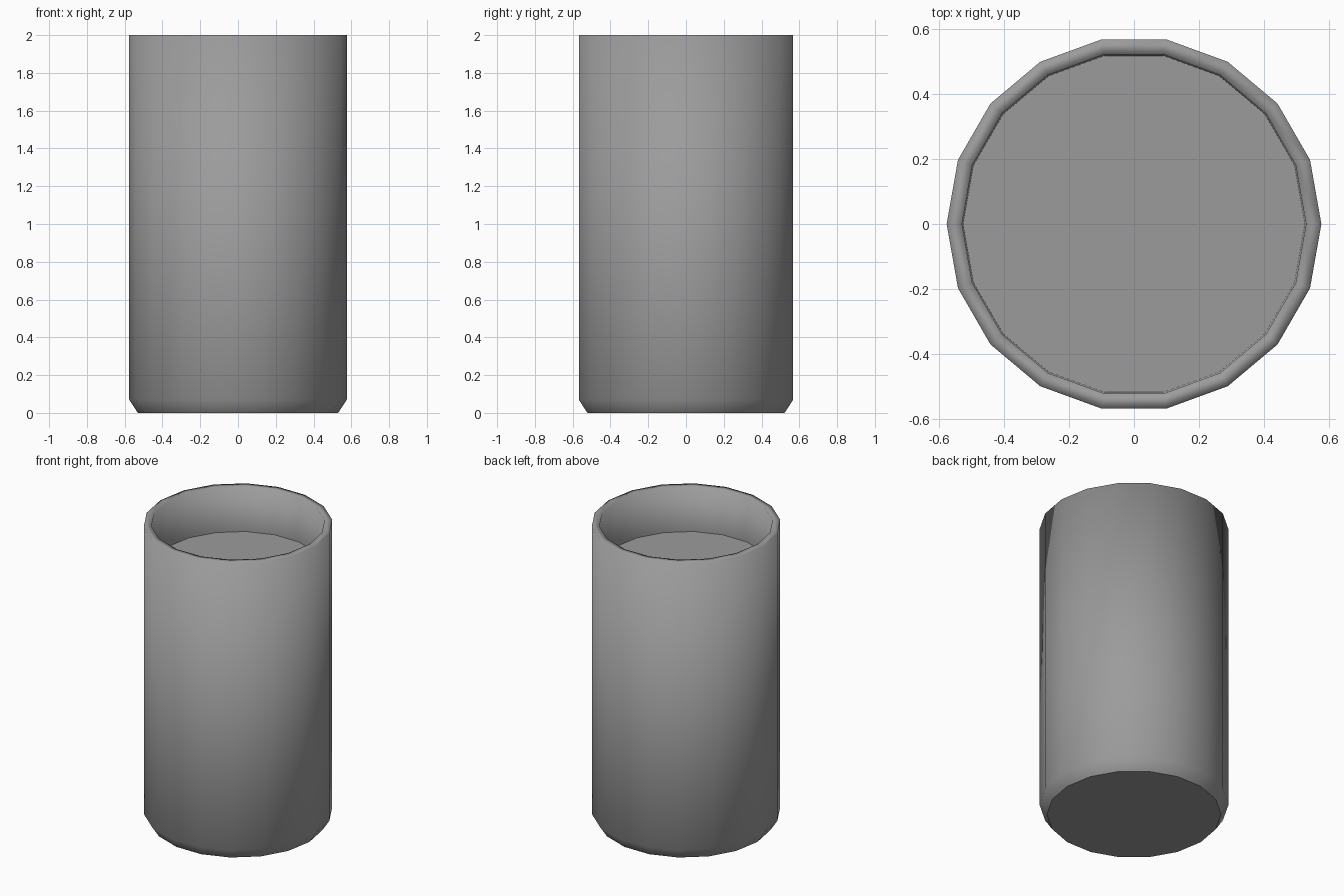
import bpy, bmesh
from math import cos, sin, radians

if "Cube" in bpy.data.objects:
    bpy.data.objects.remove(bpy.data.objects["Cube"])

SIDES = 18


def lathe(name, profile, grey):
    """Spin an (r, z) profile around z, smooth it, and add sharp-edged caps."""
    bm = bmesh.new()
    rings = []
    for r, z in profile:
        rings.append([bm.verts.new((r * cos(radians(360 * i / SIDES)),
                                    r * sin(radians(360 * i / SIDES)), z))
                      for i in range(SIDES)])
    for low, high in zip(rings, rings[1:]):
        for i in range(SIDES):
            j = (i + 1) % SIDES
            bm.faces.new((low[i], low[j], high[j], high[i]))
    caps = [bm.faces.new(rings[0][::-1]), bm.faces.new(rings[-1])]
    bmesh.ops.recalc_face_normals(bm, faces=bm.faces)
    for face in bm.faces:
        face.smooth = True
    for cap in caps:
        for edge in cap.edges:
            edge.smooth = False
    mesh = bpy.data.meshes.new(name)
    bm.to_mesh(mesh)
    bm.free()
    mat = bpy.data.materials.new(name + "_grey")
    mat.diffuse_color = (grey, grey, grey, 1)
    mat.use_nodes = True
    mat.node_tree.nodes["Principled BSDF"].inputs["Base Color"].default_value = mat.diffuse_color
    mesh.materials.append(mat)
    obj = bpy.data.objects.new(name, mesh)
    bpy.context.collection.objects.link(obj)
    return obj


# Cup: chamfered base, straight wall, soft thin rim, recessed inner surface
lathe("cup", [(0.53, 0.0), (0.537, 0.01), (0.576, 0.07),
              (0.576, 2.0), (0.529, 2.0), (0.525, 1.70)], 0.33)
